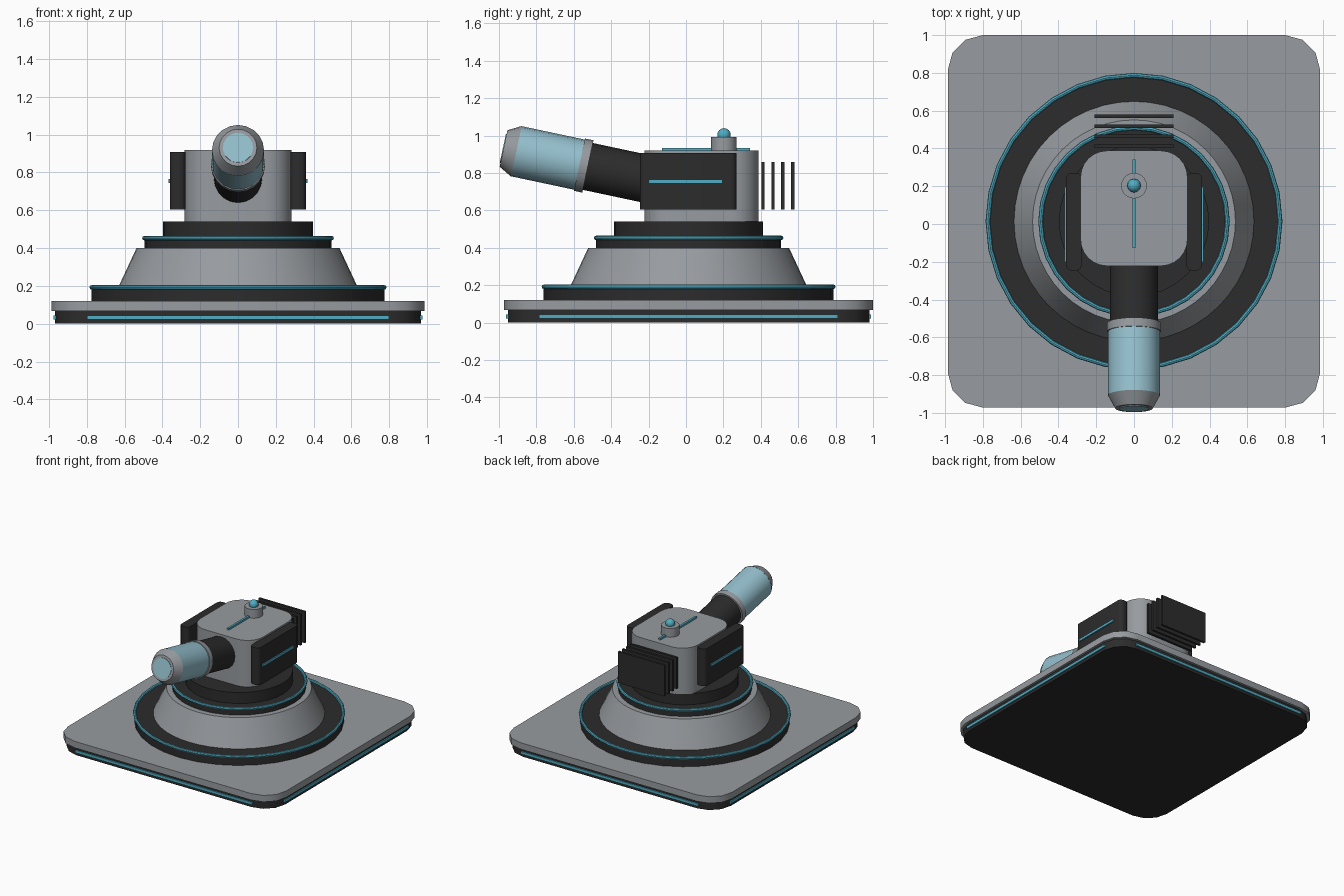
import bpy, bmesh, math
from mathutils import Matrix, Vector

cube = bpy.data.objects.get("Cube")
if cube:
    bpy.data.objects.remove(cube, do_unlink=True)

CY = 0.014  # y centre of the base and turntable


def material(name, rgb):
    m = bpy.data.materials.new(name)
    m.use_nodes = True
    m.diffuse_color = (*rgb, 1)
    m.node_tree.nodes["Principled BSDF"].inputs["Base Color"].default_value = (*rgb, 1)
    return m


GREY = material("steel grey", (0.31, 0.33, 0.35))
DARK = material("charcoal", (0.025, 0.025, 0.025))
CYAN = material("glowing cyan", (0.08, 0.42, 0.55))
GLASS = material("pale blue glass", (0.30, 0.53, 0.62))


def finish(name, bm, mat, smooth=True):
    bmesh.ops.recalc_face_normals(bm, faces=bm.faces[:])
    mesh = bpy.data.meshes.new(name)
    bm.to_mesh(mesh)
    bm.free()
    mesh.materials.append(mat)
    ob = bpy.data.objects.new(name, mesh)
    bpy.context.collection.objects.link(ob)
    if smooth:
        bpy.ops.object.select_all(action="DESELECT")
        ob.select_set(True)
        bpy.context.view_layer.objects.active = ob
        bpy.ops.object.shade_smooth_by_angle(angle=math.radians(32))
    return ob


def box(name, lo, hi, mat, radius=0, segments=3):
    """Box between two corners, optionally with rounded upright edges."""
    lo, hi = Vector(lo), Vector(hi)
    bm = bmesh.new()
    bmesh.ops.create_cube(bm, size=1)
    for v in bm.verts:
        v.co = (lo + hi) / 2 + v.co * (hi - lo)
    if radius:
        upright = [e for e in bm.edges if abs(e.verts[0].co.z - e.verts[1].co.z) > 1e-4]
        bmesh.ops.bevel(bm, geom=upright, offset=radius, segments=segments,
                        profile=0.5, affect="EDGES")
    return finish(name, bm, mat, bool(radius))


def lathe(name, profile, mat, place, sides=32):
    """Spin (radius, height) points around the local z axis, with flat caps."""
    bm = bmesh.new()
    rings = []
    for r, z in profile:
        angles = [math.tau * i / sides for i in range(sides)]
        rings.append([bm.verts.new((r * math.cos(a), r * math.sin(a), z)) for a in angles])
    for a, b in zip(rings, rings[1:]):
        for i in range(sides):
            j = (i + 1) % sides
            bm.faces.new((a[i], a[j], b[j], b[i]))
    bm.faces.new(rings[0])
    bm.faces.new(rings[-1])
    bm.transform(place)
    return finish(name, bm, mat)


def ring(name, major, minor, z, mat):
    bm = bmesh.new()
    loops = []
    for i in range(32):
        a = math.tau * i / 32
        loops.append([])
        for k in range(8):
            b = math.tau * k / 8
            r = major + minor * math.cos(b)
            loops[-1].append(bm.verts.new((r * math.cos(a), CY + r * math.sin(a),
                                           z + minor * math.sin(b))))
    for i in range(32):
        a, b = loops[i], loops[(i + 1) % 32]
        for k in range(8):
            n = (k + 1) % 8
            bm.faces.new((a[k], b[k], b[n], a[n]))
    return finish(name, bm, mat)


# Base plates
box("base_slab", (-0.967, CY - 0.967, 0), (0.967, CY + 0.967, 0.07), DARK, 0.18)
box("base_plate", (-0.986, CY - 0.986, 0.067), (0.986, CY + 0.986, 0.12), GREY, 0.186)

# Light strips on the four edges of the base
for s, side in ((-1, "right"), (1, "left")):
    x = s * 0.967
    box(f"base_strip_{side}", (x - 0.009, CY - 0.8, 0.022), (x + 0.009, CY + 0.8, 0.044), CYAN)
for s, side in ((-1, "front"), (1, "back")):
    y = CY + s * 0.967
    box(f"base_strip_{side}", (-0.8, y - 0.009, 0.022), (0.8, y + 0.009, 0.044), CYAN)

# Turntable stack
centre = Matrix.Translation((0, CY, 0))
lathe("lower_disc", [(0.775, 0.12), (0.775, 0.19)], DARK, centre)
ring("lower_light_ring", 0.774, 0.012, 0.192, CYAN)
lathe("cone_pedestal", [(0.635, 0.19), (0.537, 0.4)], GREY, centre, 48)
lathe("upper_disc", [(0.495, 0.4), (0.495, 0.45)], DARK, centre)
ring("upper_light_ring", 0.495, 0.012, 0.453, CYAN)
lathe("turret_collar", [(0.398, 0.45), (0.398, 0.54)], DARK, centre)

# Turret body with side pods
box("turret_body", (-0.283, -0.222, 0.54), (0.283, 0.388, 0.92), GREY, 0.14, 6)
for s, side in ((-1, "right"), (1, "left")):
    x = s * 0.318
    box(f"side_pod_{side}", (x - 0.041, -0.247, 0.605), (x + 0.041, 0.27, 0.908), DARK, 0.03)
    x = s * 0.361
    box(f"pod_strip_{side}", (x - 0.007, -0.2, 0.745), (x + 0.007, 0.195, 0.765), CYAN)

# Cooling fins at the back
for i in range(4):
    y = 0.412 + i * 0.053
    box(f"cooling_fin_{i + 1}", (-0.21, y - 0.009, 0.605), (0.21, y + 0.009, 0.86), DARK)

# Roof strip and beacon
box("roof_strip", (-0.008, -0.128, 0.915), (0.008, 0.342, 0.935), CYAN)
lathe("beacon_base", [(0.068, 0.92), (0.068, 0.992)], GREY, Matrix.Translation((0, 0.203, 0)), 20)
bm = bmesh.new()
bmesh.ops.create_uvsphere(bm, u_segments=12, v_segments=8, radius=0.036,
                          matrix=Matrix.Translation((0, 0.203, 1.004)))
finish("beacon_lamp", bm, CYAN)

# Barrel, raised 12 degrees, measured along its axis from the clamp ring
aim = Matrix.Translation((0, -0.547, 0.84)) @ Matrix.Rotation(math.radians(78), 4, "X")
lathe("barrel_root", [(0.128, -0.45), (0.128, 0.01)], DARK, aim, 20)
lathe("barrel_clamp", [(0.143, -0.023), (0.143, 0.023)], GREY, aim, 20)
lathe("barrel_sleeve", [(0.137, 0.015), (0.137, 0.368)], GLASS, aim, 20)
lathe("barrel_tip", [(0.138, 0.368), (0.1, 0.438)], GREY, aim, 20)
lathe("barrel_lens", [(0.08, 0.43), (0.08, 0.442)], GLASS, aim, 20)
